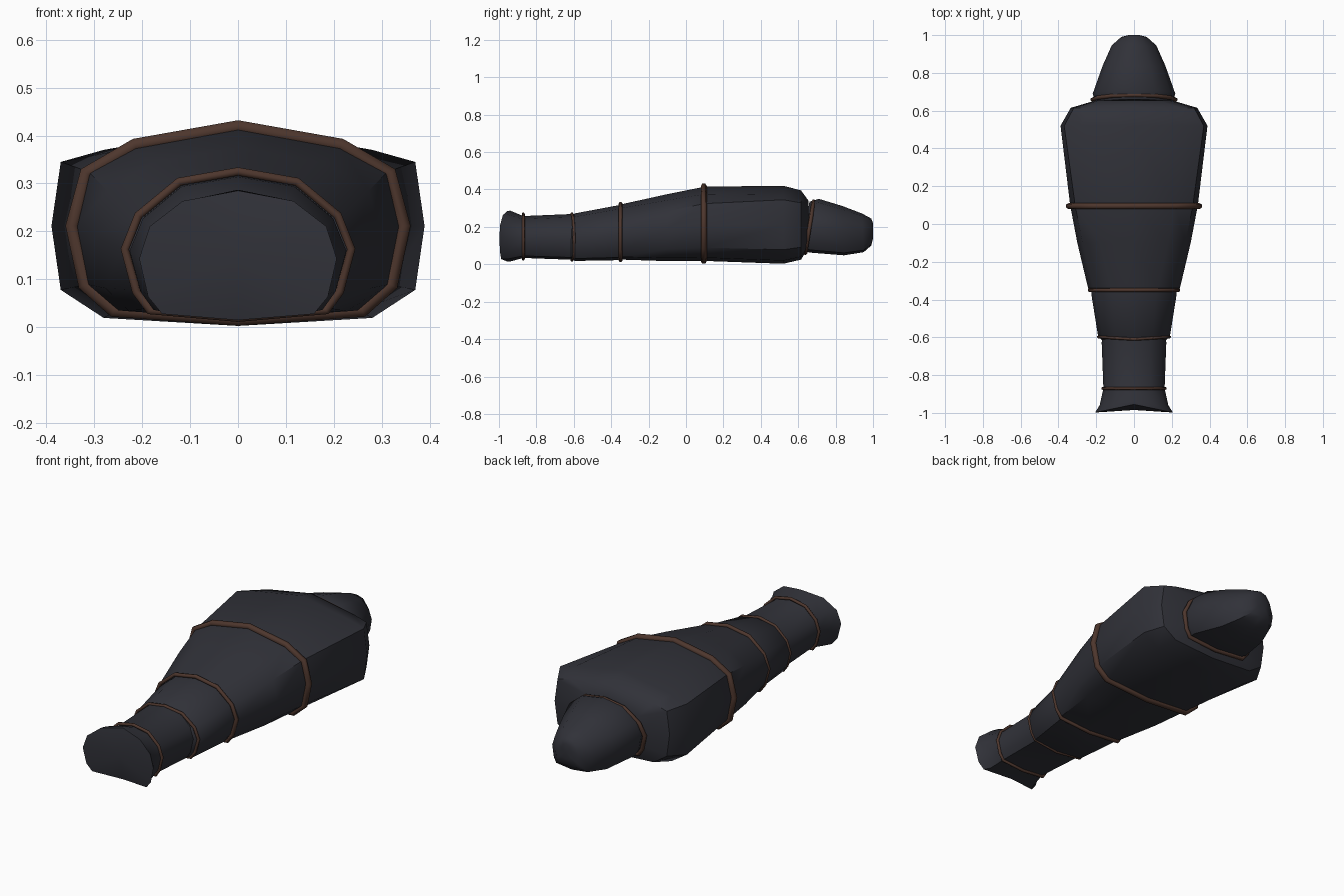
import bpy, bmesh

if "Cube" in bpy.data.objects:
    bpy.data.objects.remove(bpy.data.objects["Cube"])

def material(name, rgb):
    m = bpy.data.materials.new(name)
    m.diffuse_color = (*rgb, 1)
    m.use_nodes = True
    m.node_tree.nodes["Principled BSDF"].inputs["Base Color"].default_value = m.diffuse_color
    return m

CLOTH = material("dark cloth", (0.030, 0.031, 0.040))
ROPE = material("brown rope", (0.075, 0.037, 0.026))

# half cross-sections, top to bottom: (fraction of half width, fraction of height)
ROUND = [(0, 1), (.52, .93), (.88, .70), (1, .47), (.90, .18), (.78, .05), (0, 0)]
BOXY = [(0, 1), (.72, .88), (.95, .82), (1, .5), (.95, .18), (.72, .04), (0, 0)]

def ring(y, w, lo, hi, box=0.0, sweep=0.0, tilt=0.0):
    """Closed mirrored cross-section; sweep moves the sides in y, tilt leans the top in y."""
    half = []
    for (ax, az), (bx, bz) in zip(ROUND, BOXY):
        fx, fz = ax + (bx - ax) * box, az + (bz - az) * box
        half.append((w * fx, y + sweep * fx + tilt * (fz - .5), lo + (hi - lo) * fz))
    return half + [(-x, yy, z) for x, yy, z in half[-2:0:-1]]

def loft(name, sections):
    bm = bmesh.new()
    rings = [[bm.verts.new(p) for p in ring(*s)] for s in sections]
    n = len(rings[0])
    for a, b in zip(rings, rings[1:]):
        for i in range(n):
            j = (i + 1) % n
            bm.faces.new((a[i], a[j], b[j], b[i]))
    # fan caps
    for r in (rings[0], rings[-1]):
        c = bm.verts.new((0, sum(v.co.y for v in r) / n, sum(v.co.z for v in r) / n))
        for i in range(n):
            bm.faces.new((r[i], r[(i + 1) % n], c))
    bmesh.ops.recalc_face_normals(bm, faces=bm.faces)
    me = bpy.data.meshes.new(name)
    bm.to_mesh(me)
    bm.free()
    me.materials.append(CLOTH)
    ob = bpy.data.objects.new(name, me)
    bpy.context.collection.objects.link(ob)
    bpy.ops.object.select_all(action='DESELECT')
    ob.select_set(True)
    bpy.context.view_layer.objects.active = ob
    bpy.ops.object.shade_smooth_by_angle(angle=0.7)
    return ob

def rope(name, radius, *section):
    cu = bpy.data.curves.new(name, 'CURVE')
    cu.dimensions = '3D'
    cu.bevel_depth = radius
    cu.bevel_resolution = 1
    pts = ring(*section)
    sp = cu.splines.new('POLY')
    sp.points.add(len(pts) - 1)
    for p, co in zip(sp.points, pts):
        p.co = (*co, 1)
    sp.use_cyclic_u = True
    cu.materials.append(ROPE)
    bpy.context.collection.objects.link(bpy.data.objects.new(name, cu))

# wrapped torso, from shoulders to knees
loft("torso_wrap", [
    (.655, .20, .09, .34, .6),
    (.615, .335, .025, .395, 1),
    (.52, .389, .003, .42, 1),
    (.10, .338, .018, .415, .6),
    (-.10, .300, .017, .375, .4),
    (-.34, .243, .025, .322, 0),
    (-.36, .20, .05, .29, 0)])

# lower legs and ankles, each tucked inside the wrap above
loft("shin_wrap", [
    (-.32, .222, .03, .318, 0),
    (-.37, .226, .022, .314, 0),
    (-.595, .190, .018, .272, 0),
    (-.62, .165, .03, .25, 0)])
loft("foot_wrap", [
    (-.58, .168, .025, .268, 0),
    (-.63, .171, .025, .268, 0),
    (-.87, .162, .034, .258, .1),
    (-.94, .182, .015, .287, .2, -.02),
    (-.955, .206, .015, .285, .2, -.043)])

# hooded head
loft("head_wrap", [
    (.64, .20, .07, .335, 0, 0, .04),
    (.69, .219, .062, .350, 0, 0, .04),
    (.84, .165, .048, .312, 0, 0, -.01),
    (.945, .118, .065, .272, 0, 0, -.01),
    (.99, .068, .10, .245, 0, 0, 0),
    (1.0, .03, .14, .22, 0, 0, 0)])

# rope bindings
rope("neck_rope", .011, .66, .220, .06, .336, 0, 0, .045)
rope("chest_rope", .016, .095, .346, .017, .418, .5)
rope("knee_rope", .010, -.35, .236, .02, .325, 0)
rope("calf_rope", .008, -.61, .188, .022, .270, 0, .012)
rope("ankle_rope", .008, -.87, .166, .028, .270, 0)
